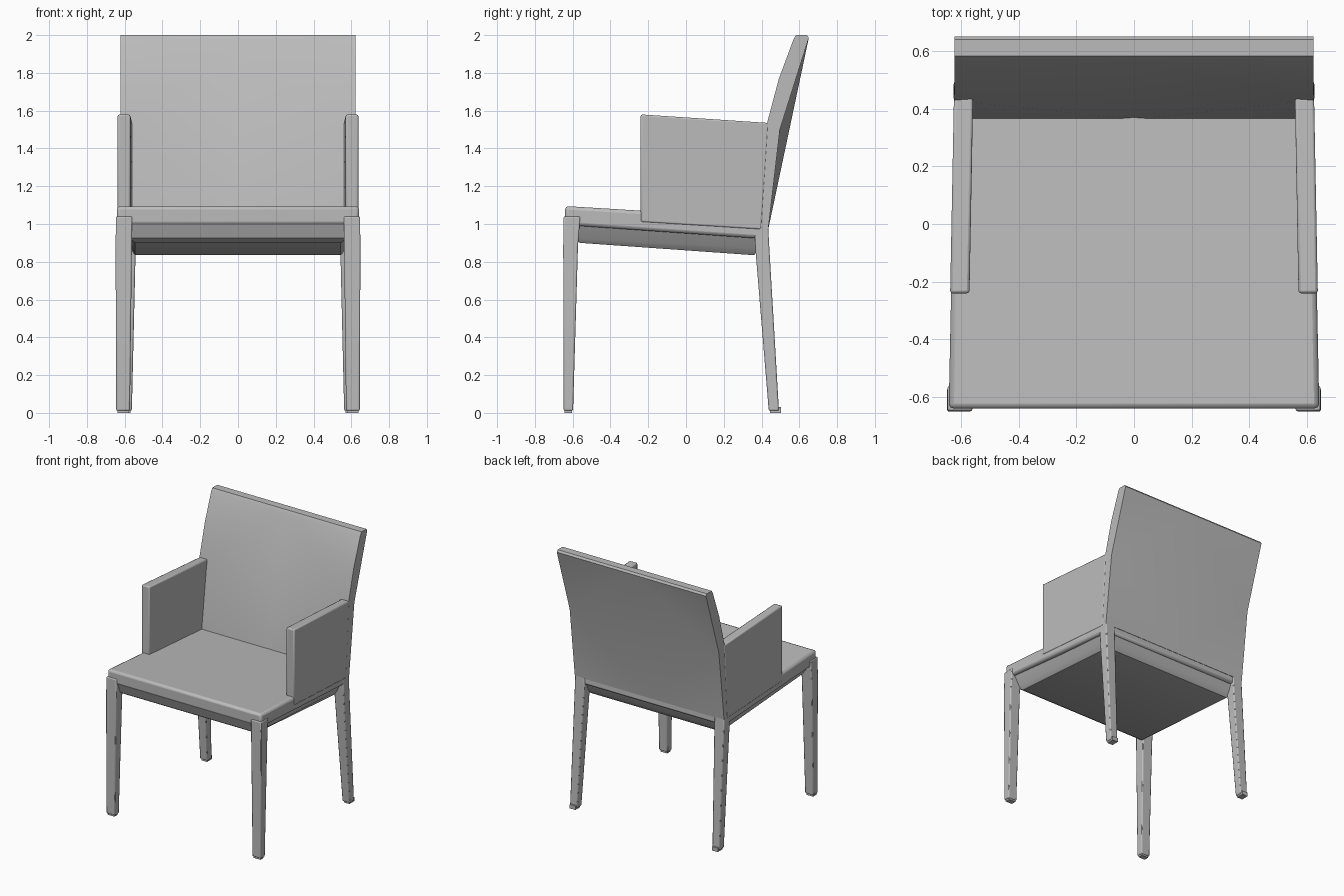
import bpy, bmesh

if "Cube" in bpy.data.objects:
    bpy.data.objects.remove(bpy.data.objects["Cube"])

gray = bpy.data.materials.new("warm gray")
gray.diffuse_color = (0.5, 0.5, 0.5, 1)
gray.use_nodes = True
gray.node_tree.nodes["Principled BSDF"].inputs["Base Color"].default_value = gray.diffuse_color


def finish(name, bm, bevel=0.0, segments=2):
    bmesh.ops.recalc_face_normals(bm, faces=bm.faces)
    me = bpy.data.meshes.new(name)
    bm.to_mesh(me)
    bm.free()
    me.materials.append(gray)
    ob = bpy.data.objects.new(name, me)
    bpy.context.collection.objects.link(ob)
    if bevel:
        mod = ob.modifiers.new("soft edges", 'BEVEL')
        mod.width = bevel
        mod.segments = segments
        mod.limit_method = 'ANGLE'
    bpy.ops.object.select_all(action='DESELECT')
    bpy.context.view_layer.objects.active = ob
    ob.select_set(True)
    bpy.ops.object.shade_smooth_by_angle(angle=0.5)
    return ob


def loft(name, rings, bevel=0.0):
    """Closed solid through rings of equally many points."""
    bm = bmesh.new()
    loops = [[bm.verts.new(p) for p in ring] for ring in rings]
    n = len(loops[0])
    for a, b in zip(loops, loops[1:]):
        for i in range(n):
            j = (i + 1) % n
            bm.faces.new((a[i], a[j], b[j], b[i]))
    bm.faces.new(loops[0])
    bm.faces.new(loops[-1])
    return finish(name, bm, bevel)


def rect(x0, x1, y0, y1, z):
    return [(x0, y0, z), (x1, y0, z), (x1, y1, z), (x0, y1, z)]


def slab(front, rear):
    """Symmetric quad from (half width, y, z) at its front and rear."""
    (wf, yf, zf), (wr, yr, zr) = front, rear
    return [(-wf, yf, zf), (wf, yf, zf), (wr, yr, zr), (-wr, yr, zr)]


# seat cushion, sloping down to the rear
loft("seat", [slab((0.642, -0.64, 0.995), (0.62, 0.432, 0.92)),
              slab((0.642, -0.64, 1.095), (0.62, 0.425, 1.03))], 0.018)

# under-seat frame, tapering inward
loft("seat_frame", [slab((0.545, -0.56, 0.90), (0.545, 0.36, 0.835)),
                    slab((0.575, -0.60, 0.925), (0.57, 0.39, 0.87)),
                    slab((0.625, -0.63, 1.0), (0.615, 0.432, 0.98))])

# legs with small glides
for s, side in ((-1, "left"), (1, "right")):
    def mirror(ring):
        return [(s * x, y, z) for x, y, z in ring]

    loft("front_leg_" + side,
         [mirror(rect(0.572, 0.645, -0.648, -0.598, 0.012)),
          mirror(rect(0.562, 0.648, -0.65, -0.572, 0.88)),
          mirror(rect(0.56, 0.646, -0.648, -0.56, 1.04))], 0.007)
    loft("rear_leg_" + side,
         [mirror(rect(0.562, 0.625, 0.438, 0.492, 0.012)),
          mirror(rect(0.542, 0.622, 0.368, 0.442, 0.86)),
          mirror(rect(0.54, 0.622, 0.362, 0.434, 1.0))], 0.007)
    loft("front_glide_" + side,
         [mirror(rect(0.58, 0.637, -0.642, -0.604, z)) for z in (0, 0.03)])
    loft("rear_glide_" + side,
         [mirror(rect(0.57, 0.617, 0.445, 0.503, z)) for z in (0, 0.03)])

    # arm panel, top edge sloping to the rear
    loft("arm_" + side,
         [mirror([(0.57, -0.24, z0), (0.637, -0.24, z0),
                  (0.624, 0.40 + 0.037 * k, z1), (0.558, 0.40 + 0.037 * k, z1)])
          for k, z0, z1 in ((0, 1.01, 0.97), (1, 1.58, 1.535))], 0.009)

# backrest: curved side edges with a straight centre line, facets between
w = 0.622
front = [(0.362, 1.0), (0.428, 1.53), (0.492, 1.77), (0.568, 1.975)]
rear = [(0.435, 0.97), (0.497, 1.5), (0.65, 1.985)]
top = [(0.582, 2.0), (0.64, 2.0)]
bm = bmesh.new()
edges = []
for x in (-w, w):
    f, r, t = ([bm.verts.new((x, y, z)) for y, z in pts] for pts in (front, rear, top))
    edges.append((f, r, t))
    bm.faces.new(f + t + r[::-1])
centres = []
for k, pts in ((0, front), (1, rear)):
    low, high = (bm.verts.new((0, *pts[i])) for i in (0, -1))
    centres.append((low, high))
    for e in edges:
        v = e[k]
        bm.faces.new((low, v[0], v[1]))
        bm.faces.new((low, v[1], high))
        for a, b in zip(v[1:], v[2:]):
            bm.faces.new((high, a, b))
(fl, fh), (rl, rh) = centres
(lf, lr, lt), (rf, rr, rt) = edges
bm.faces.new((lf[-1], fh, rf[-1], rt[0], lt[0]))
bm.faces.new((lt[0], rt[0], rt[1], lt[1]))
bm.faces.new((lt[1], rt[1], rr[-1], rh, lr[-1]))
bm.faces.new((lf[0], fl, rf[0], rr[0], rl, lr[0]))
finish("backrest", bm)
